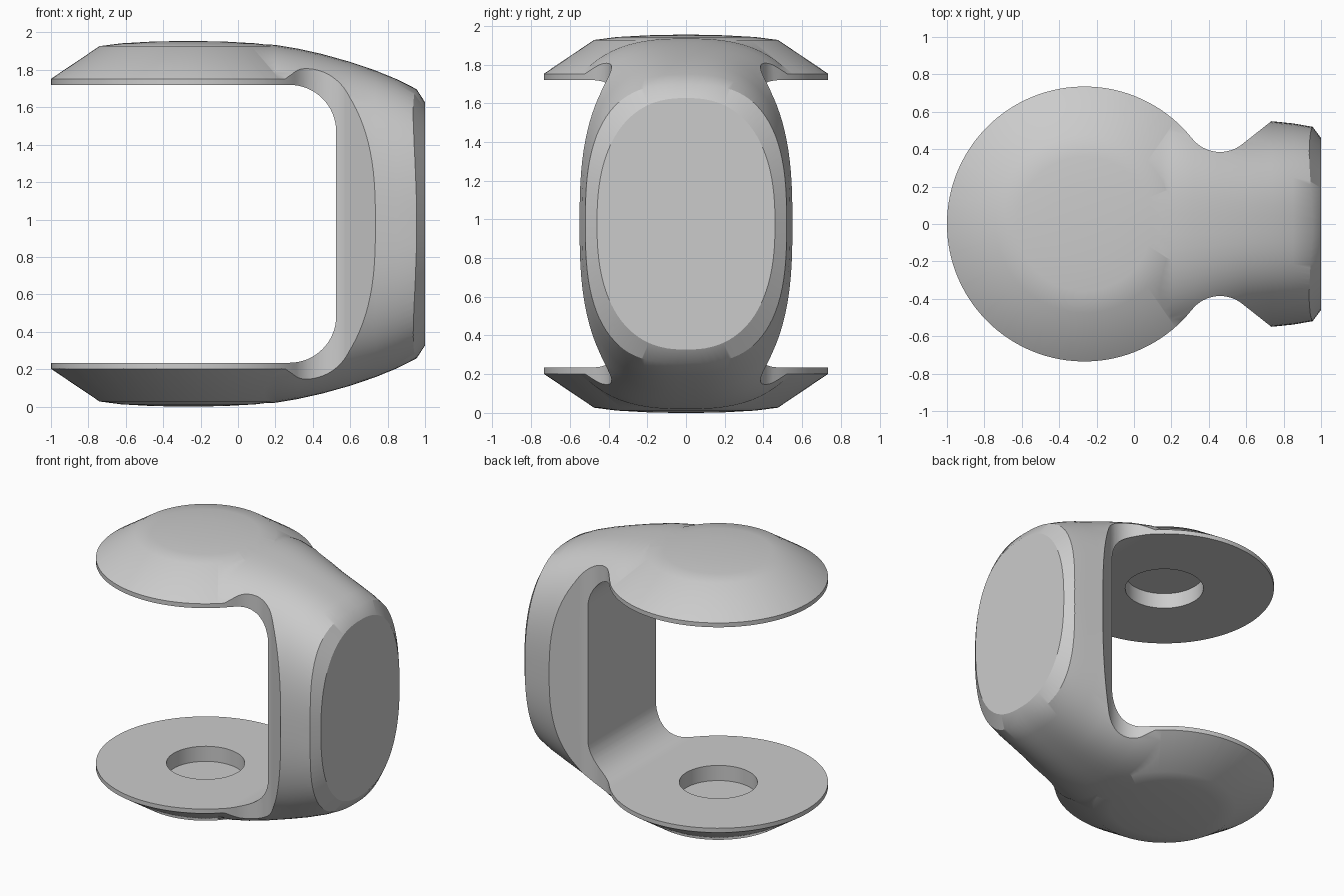
import bpy, bmesh
from math import cos, sin, pi, radians

cube = bpy.data.objects.get("Cube")
if cube:
    bpy.data.objects.remove(cube, do_unlink=True)

MID = 0.977      # height of the symmetry plane
DISC_X = -0.265  # centre of the two round pads
DISC_R = 0.735

grey = bpy.data.materials.new("plain_grey")
grey.use_nodes = True
grey.diffuse_color = (0.6, 0.6, 0.6, 1)
grey.node_tree.nodes["Principled BSDF"].inputs["Base Color"].default_value = (0.6, 0.6, 0.6, 1)


def loft(name, rings):
    """Skin a list of equal-length closed rings and cap both ends."""
    bm = bmesh.new()
    loops = [[bm.verts.new(p) for p in ring] for ring in rings]
    n = len(loops[0])
    for a, b in zip(loops, loops[1:]):
        for i in range(n):
            j = (i + 1) % n
            bm.faces.new((a[i], a[j], b[j], b[i]))
    bm.faces.new(loops[0])
    bm.faces.new(loops[-1])
    bmesh.ops.recalc_face_normals(bm, faces=bm.faces)
    mesh = bpy.data.meshes.new(name)
    bm.to_mesh(mesh)
    bm.free()
    mesh.materials.append(grey)
    obj = bpy.data.objects.new(name, mesh)
    bpy.context.collection.objects.link(obj)
    return obj


def oval(x, w, h, n, count=96):
    """Superellipse ring in the plane at x."""
    def power(v):
        return (1 if v > 0 else -1) * abs(v) ** (2 / n)
    angles = [2 * pi * (i + 0.5) / count for i in range(count)]
    return [(x, w * power(cos(a)), MID + h * power(sin(a))) for a in angles]


def circle(r, z, count=96):
    return [(DISC_X + r * cos(2 * pi * i / count), r * sin(2 * pi * i / count), MID + z)
            for i in range(count)]


def combine(target, tool, operation):
    mod = target.modifiers.new(operation, 'BOOLEAN')
    mod.operation, mod.solver, mod.object = operation, 'EXACT', tool
    bpy.context.view_layer.objects.active = target
    bpy.ops.object.modifier_apply(modifier=mod.name)
    bpy.data.objects.remove(tool, do_unlink=True)


# Domed pads, top and bottom, as one turned body
dome = [(0.06, 0.977), (0.2, 0.974), (0.36, 0.965), (0.475, 0.95), (0.82, 0.718)]
body = loft("clevis_bracket", [circle(r, z) for r, z in dome]
            + [circle(r, -z) for r, z in reversed(dome)])

# Rounded arm
stations = [(-0.2, 0.72, 0.962), (0, 0.74, 0.966), (0.2, 0.735, 0.957), (0.32, 0.7, 0.937),
            (0.45, 0.64, 0.908), (0.6, 0.575, 0.866), (0.735, 0.55, 0.82),
            (0.85, 0.538, 0.773), (0.955, 0.52, 0.72), (1.1, 0.49, 0.64)]
arm = loft("arm", [oval(x, w, h, 2.7) for x, w, h in stations])
combine(body, arm, 'UNION')

# Plan outline: round pad, narrow neck, widening arm
half = [(DISC_X + DISC_R * cos(a), DISC_R * sin(a))
        for a in (radians(180 - 141.6 * i / 48) for i in range(49))]
half += [(0.46 + 0.19 * cos(a), 0.575 + 0.19 * sin(a))
         for a in (radians(218.4 + 91.6 * i / 16) for i in range(1, 17))]
half += [(0.74, 0.554), (0.76, 0.9), (1.4, 0.9)]
plan = half + [(x, -y) for x, y in reversed(half[1:])]
outline = loft("outline", [[(x, y, z) for x, y in plan] for z in (-0.5, 2.5)])
combine(body, outline, 'INTERSECT')

# Flat oval end with a chamfer
end_cone = loft("end_cone", [oval(-1.5, 3.79, 4.53, 2.4), oval(1, 0.46, 0.65, 2.4)])
combine(body, end_cone, 'INTERSECT')

# Open slot with rounded inner corners
wall, gap, rad = 0.525, 0.743, 0.25
upper = [(-1.5, gap)] + [(wall - rad + rad * sin(a), gap - rad + rad * cos(a))
                         for a in (pi / 2 * i / 16 for i in range(17))]
profile = upper + [(x, -z) for x, z in reversed(upper)]
slot = loft("slot", [[(x, y, MID + z) for x, z in profile] for y in (-1.2, 1.2)])
combine(body, slot, 'DIFFERENCE')

# Blind round sockets in both pads
sockets = loft("sockets", [circle(0.262, -0.855, 64), circle(0.262, 0.855, 64)])
combine(body, sockets, 'DIFFERENCE')

bpy.ops.object.select_all(action='DESELECT')
body.select_set(True)
bpy.context.view_layer.objects.active = body
bpy.ops.object.shade_smooth_by_angle(angle=radians(32))
